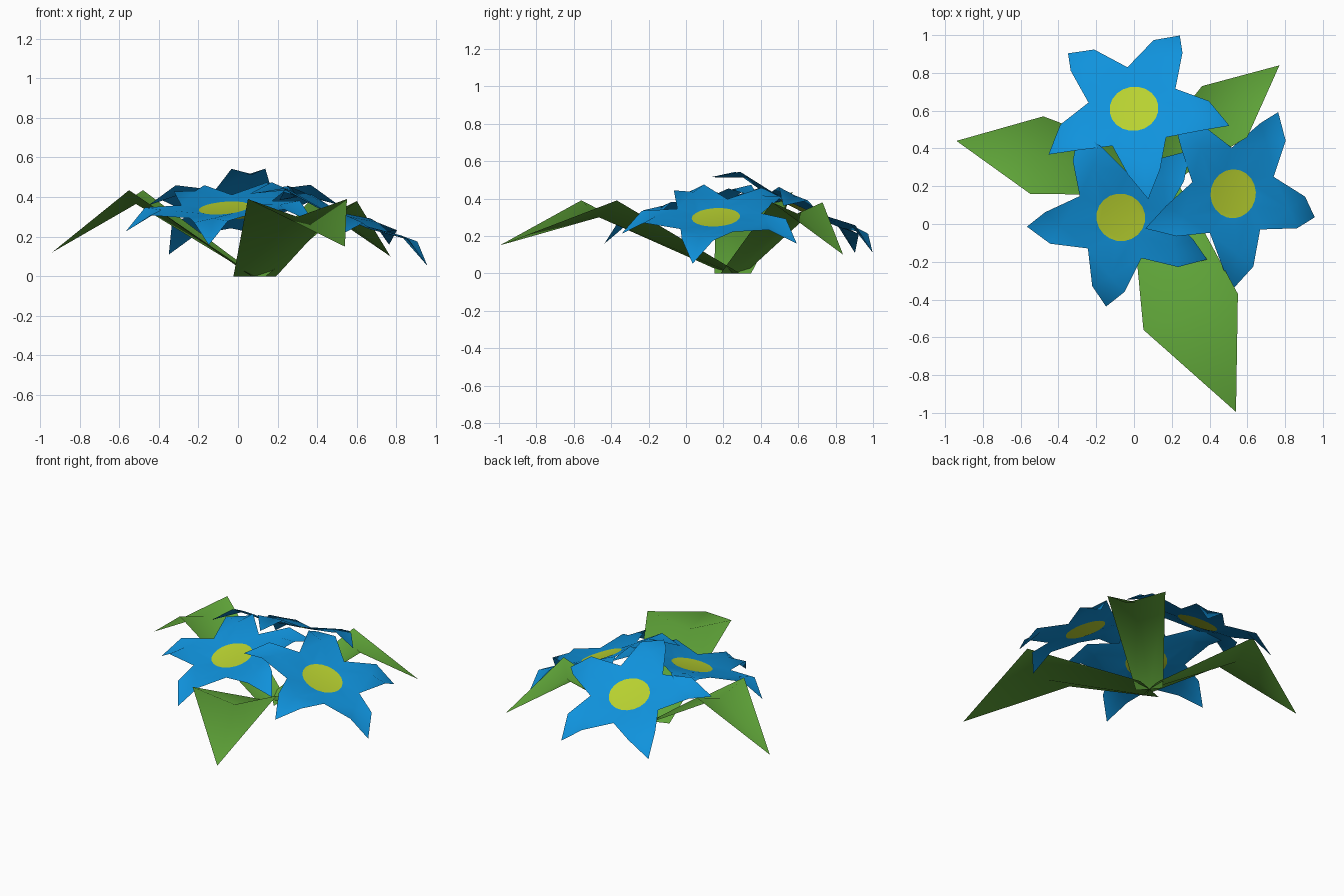
import bpy, bmesh
from math import sin, cos, radians
from mathutils import Vector, Matrix

if "Cube" in bpy.data.objects:
    bpy.data.objects.remove(bpy.data.objects["Cube"])


def material(name, rgb):
    m = bpy.data.materials.new(name)
    m.diffuse_color = (*rgb, 1)
    m.use_nodes = True
    m.node_tree.nodes["Principled BSDF"].inputs["Base Color"].default_value = m.diffuse_color
    return m


BLUE = material("petal blue", (0.005, 0.29, 0.72))
YELLOW = material("flower centre yellow", (0.48, 0.64, 0.03))
GREEN = material("leaf green", (0.12, 0.39, 0.042))


def finish(name, bm, mats):
    for f in bm.faces:
        f.smooth = True
    me = bpy.data.meshes.new(name)
    bm.to_mesh(me)
    bm.free()
    for m in mats:
        me.materials.append(m)
    ob = bpy.data.objects.new(name, me)
    bpy.context.collection.objects.link(ob)
    return ob


def flower(name, centre, slope, first_angle):
    """Five petals, cupped then drooping at the tip, tilted to the given x/y slope."""
    bm = bmesh.new()

    def vert(r, deg, z):
        a = radians(deg)
        return bm.verts.new((r * cos(a), r * sin(a), z))

    # yellow disc
    ring = [vert(0.13, first_angle - 36 + 18 * i, 0) for i in range(20)]
    disc = bm.faces.new(ring)
    disc.material_index = 1
    notch = [vert(0.245, first_angle - 36 + 72 * k, 0.005) for k in range(5)]
    # petals
    for k in range(5):
        t = first_angle + 72 * k
        r = [ring[(4 * k + i) % 20] for i in range(5)]
        n0, n1 = notch[k], notch[(k + 1) % 5]
        mid = vert(0.32, t, 0.03)
        s0, s1 = vert(0.40, t - 12.5, 0.03), vert(0.40, t + 12.5, 0.03)
        tip = vert(0.51, t, -0.06)
        for f in ((r[1], r[0], n0, mid), (r[2], r[1], mid), (r[3], r[2], mid),
                  (r[4], r[3], mid, n1), (n0, s0, mid), (s0, tip, mid),
                  (tip, s1, mid), (s1, n1, mid)):
            bm.faces.new(f)
    normal = Vector((-slope[0], -slope[1], 1))
    rot = Vector((0, 0, 1)).rotation_difference(normal).to_matrix().to_4x4()
    bm.transform(Matrix.Translation(centre) @ rot)
    return finish(name, bm, [BLUE, YELLOW])


def leaf(name, left, right, tip, base_width, crease):
    """Folded leaf rising from the common root to two shoulders, then bending to the tip."""
    bm = bmesh.new()
    root = Vector((0.085, 0.25, 0))
    left, right, tip = Vector(left), Vector(right), Vector(tip)
    d = tip - root
    side = Vector((-d.y, d.x, 0)).normalized() * base_width / 2
    mid = (left + right) / 2 - Vector((0, 0, crease))
    bl, b, br, l, m, r, t = [bm.verts.new(p) for p in
                             (root + side, root, root - side, left, mid, right, tip)]
    for f in ((b, m, l, bl), (br, r, m, b), (m, t, l), (r, t, m)):
        bm.faces.new(f)
    return finish(name, bm, [GREEN])


# flowers
flower("back_flower", (0, 0.61, 0.345), (0.08, -0.48), -81)
flower("front_flower", (-0.07, 0.035, 0.345), (0.09, 0.25), 188)
flower("right_flower", (0.525, 0.16, 0.30), (-0.41, 0.05), -87)

# leaves
leaf("front_leaf", (0.55, -0.37, 0.39), (0.05, -0.56, 0.39), (0.54, -0.995, 0.15), 0.23, 0.09)
leaf("left_leaf", (-0.55, 0.16, 0.435), (-0.48, 0.57, 0.435), (-0.94, 0.44, 0.12), 0.20, 0.07)
leaf("back_right_leaf", (0.36, 0.73, 0.38), (0.60, 0.46, 0.38), (0.77, 0.84, 0.10), 0.17, 0.06)
